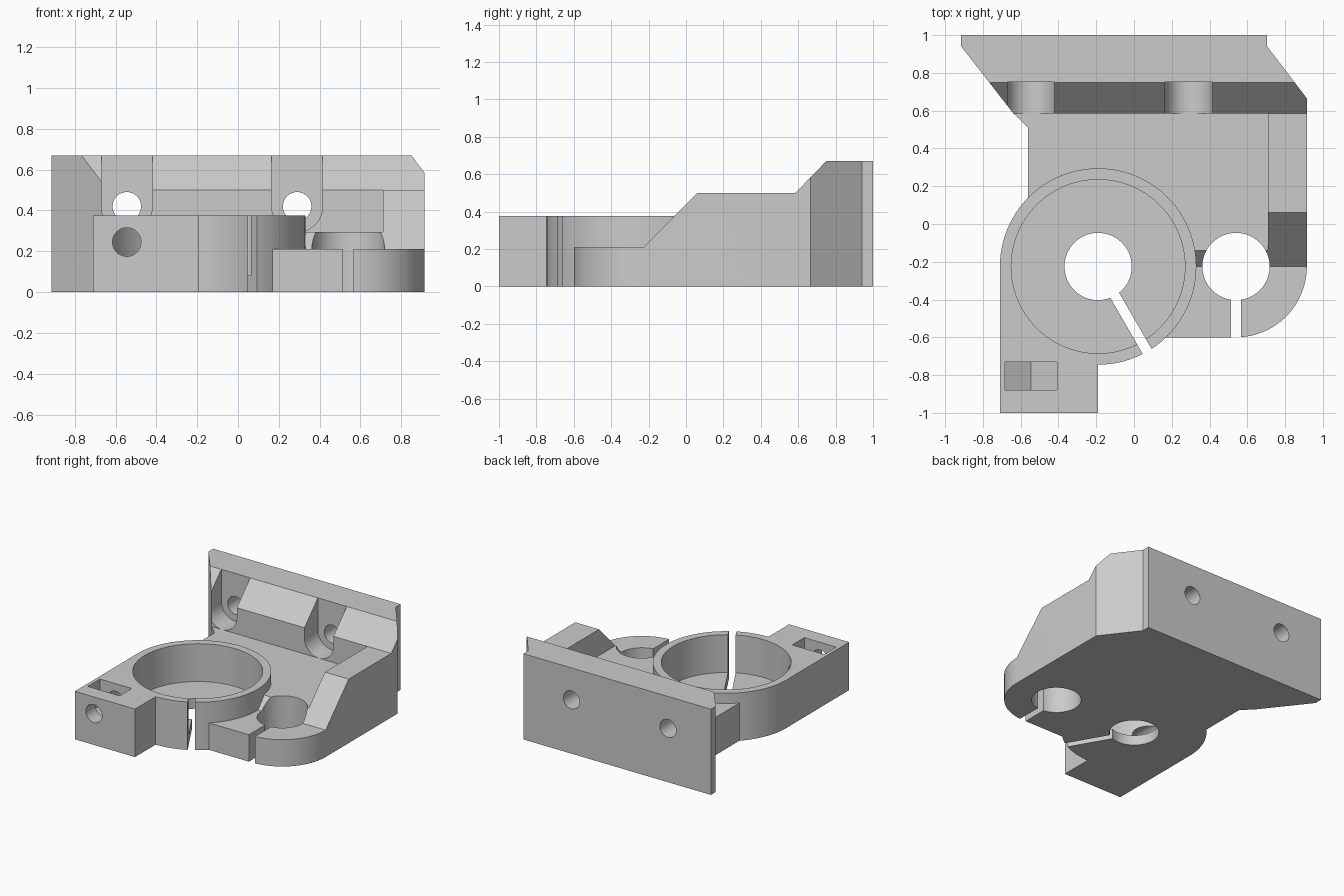
import bpy
import bmesh
from math import cos, sin, pi, radians
from mathutils import Matrix, Vector

if "Cube" in bpy.data.objects:
    bpy.data.objects.remove(bpy.data.objects["Cube"])

grey = bpy.data.materials.new("light_grey_plastic")
grey.use_nodes = True
grey.diffuse_color = (0.6, 0.6, 0.6, 1)
grey.node_tree.nodes["Principled BSDF"].inputs["Base Color"].default_value = (0.6, 0.6, 0.6, 1)


def extrude(name, points, start, end, axis="z"):
    """Prism of a closed outline; points are (x, y), (y, z) or (x, z) by axis."""
    place = {"z": lambda a, b, c: (a, b, c),
             "x": lambda a, b, c: (c, a, b),
             "y": lambda a, b, c: (a, c, b)}[axis]
    bm = bmesh.new()
    face = bm.faces.new([bm.verts.new(place(a, b, start)) for a, b in points])
    result = bmesh.ops.extrude_face_region(bm, geom=[face])
    moved = [v for v in result["geom"] if isinstance(v, bmesh.types.BMVert)]
    bmesh.ops.translate(bm, verts=moved, vec=Vector(place(0, 0, end - start)))
    bmesh.ops.recalc_face_normals(bm, faces=bm.faces)
    mesh = bpy.data.meshes.new(name)
    bm.to_mesh(mesh)
    bm.free()
    mesh.materials.append(grey)
    obj = bpy.data.objects.new(name, mesh)
    bpy.context.collection.objects.link(obj)
    return obj


def arc(cx, cy, r, a0=0, a1=360, n=96):
    steps = n if a1 - a0 == 360 else n + 1
    return [(cx + r * cos(radians(a0 + (a1 - a0) * i / n)),
             cy + r * sin(radians(a0 + (a1 - a0) * i / n))) for i in range(steps)]


def rect(a0, a1, b0, b1):
    return [(a0, b0), (a1, b0), (a1, b1), (a0, b1)]


def combine(target, other, operation="DIFFERENCE"):
    mod = target.modifiers.new(operation.lower(), "BOOLEAN")
    mod.operation = operation
    mod.solver = "EXACT"
    mod.object = other
    bpy.context.view_layer.objects.active = target
    bpy.ops.object.modifier_apply(modifier=mod.name)
    bpy.data.objects.remove(other)


ring_x, clamp_x, hole_y = -0.19, 0.54, -0.225
arm_x = -0.545
low, floor, shelf, top, ring_top = 0.21, 0.295, 0.5, 0.67, 0.375

# Plan outline of the plate, body and small rod clamp
outline = [(-0.915, 1), (-0.915, 0.94), (-0.64, 0.587), (-0.56, 0.51),
           (-0.56, 0), (ring_x, -0.6)]
outline += arc(clamp_x, hole_y, 0.375, -90, 0, 24)
outline += [(0.915, 0.665), (0.705, 0.94), (0.705, 1)]
body = extrude("mounting_bracket", outline, 0, top)

# Stepped side profile, and the lower floor beside the rib
step = [(-1.2, low), (hole_y, low), (0.06, shelf), (0.585, shelf),
        (0.75, top), (0.75, 1), (-1.2, 1)]
combine(body, extrude("step_cutter", step, -1.2, 1.2, "x"))
combine(body, extrude("floor_cutter", rect(-1, 0.71, -1.1, 0.585), floor, 1))

# Round bearing housing and the square arm beside it
combine(body, extrude("ring", arc(ring_x, hole_y, 0.52), 0, ring_top), "UNION")
arm = rect(-0.71, ring_x, -1, hole_y)
combine(body, extrude("arm", arm, 0, ring_top), "UNION")

# Bearing seat and the two rod holes
combine(body, extrude("seat_cutter", arc(ring_x, hole_y, 0.46), 0.08, 1))
for x in (ring_x, clamp_x):
    combine(body, extrude("rod_hole", arc(x, hole_y, 0.178), -0.1, 1))

# Clamping slits
combine(body, extrude("clamp_slit", rect(clamp_x - 0.026, clamp_x + 0.026, -0.8, -0.3), -0.1, 1))
slit = extrude("ring_slit", rect(0.1, 0.8, -0.027, 0.027), -0.1, 1)
slit.data.transform(Matrix.Translation((ring_x, hole_y, 0)) @ Matrix.Rotation(-pi / 3, 4, "Z"))
combine(body, slit)

# Screw holes with U-shaped head pockets
for x in (arm_x, 0.29):
    pocket = arc(x, 0.42, 0.125, 180, 360, 32) + [(x + 0.125, 1), (x - 0.125, 1)]
    combine(body, extrude("head_pocket", pocket, 0.5, 0.751, "y"))
    combine(body, extrude("screw_hole", arc(x, 0.42, 0.07, n=48), 0.7, 1.1, "y"))

# Nut trap with a pointed floor, and the set screw hole through it
r = 0.159
hx = r * cos(pi / 6)
nut = [(arm_x, 0.245 - r), (arm_x + hx, 0.245 - r / 2), (arm_x + hx, 1),
       (arm_x - hx, 1), (arm_x - hx, 0.245 - r / 2)]
combine(body, extrude("nut_trap", nut, -0.88, -0.73, "y"))
combine(body, extrude("set_screw_hole", arc(arm_x, 0.245, 0.07, n=48), -1.1, -0.4, "y"))

bpy.ops.object.select_all(action="DESELECT")
body.select_set(True)
bpy.context.view_layer.objects.active = body
bpy.ops.object.shade_smooth_by_angle(angle=radians(25))
